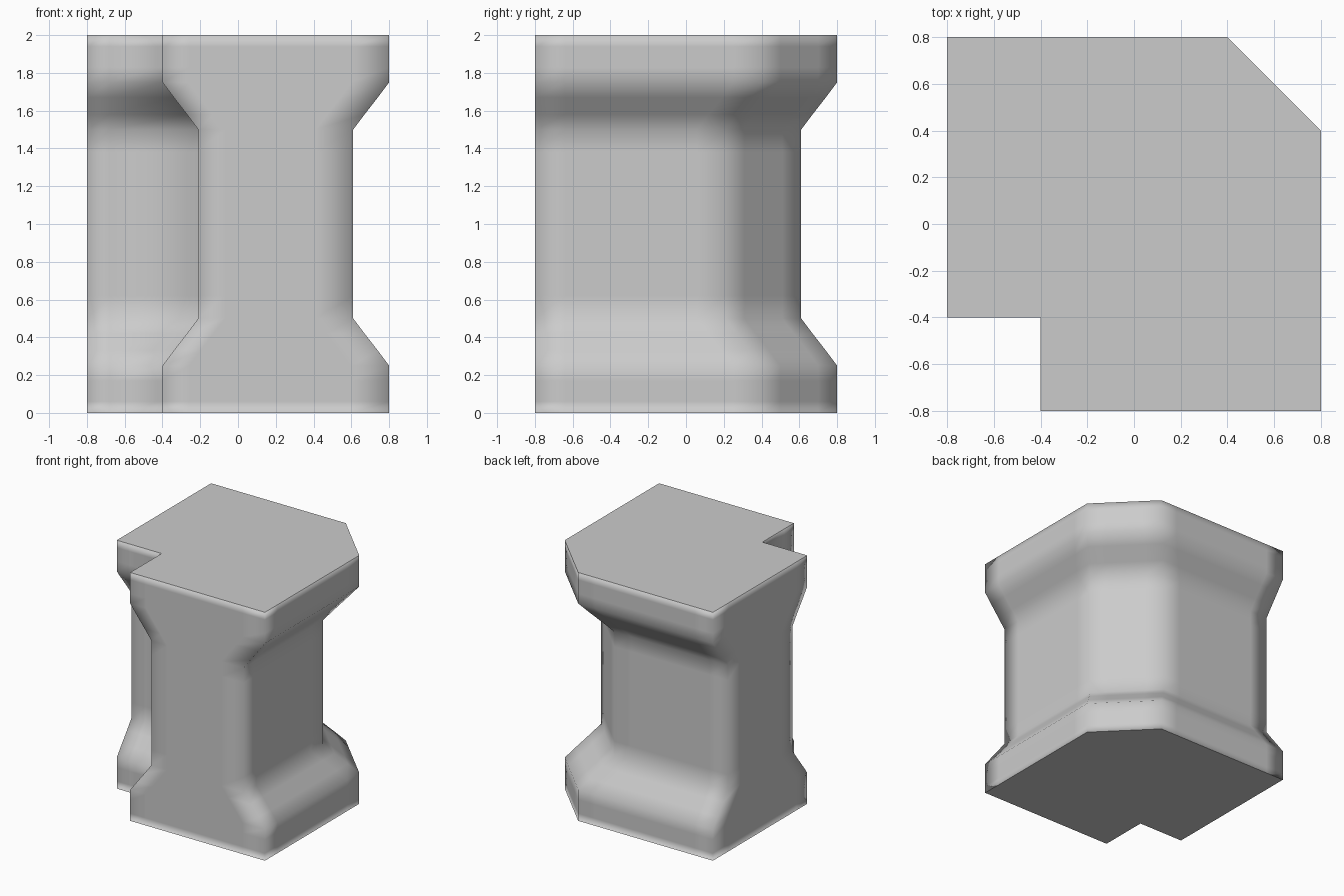
import bpy, bmesh

if "Cube" in bpy.data.objects:
    bpy.data.objects.remove(bpy.data.objects["Cube"])

# (height, inset) layers of the moulded side profile, lower half; upper half mirrors it
HALF = [(0, 0), (0.06, 0), (0.17, 0), (0.25, 0), (0.33, 0.06), (0.42, 0.13),
        (0.5, 0.19), (0.62, 0.19)]
LAYERS = HALF + [(2 - z, d) for z, d in reversed(HALF)]


def footprint(d):
    """L-shaped corner outline; walls move in by d, cut ends stay flush."""
    i, o, c = -0.4 + d, 0.8 - d, 0.4 - d
    # lower-right half of the outline, from inner corner to chamfer middle
    half = [(i, -0.68), (i, -0.8), (i + 0.14, -0.8), (o - 0.2, -0.8),
            (o, -0.8), (o, -0.64), (o, c - 0.15), (o, c), (o - 0.1, c + 0.1)]
    mid = [((o + c) / 2, (o + c) / 2)]
    # mirrored over the diagonal for the other wing
    return [(i, i)] + half + mid + [(y, x) for x, y in reversed(half)]


# Moulded corner block: stacked outlines bridged into walls
bm = bmesh.new()
rings = [[bm.verts.new((x, y, z)) for x, y in footprint(d)] for z, d in LAYERS]
n = len(rings[0])
for a, b in zip(rings, rings[1:]):
    for k in range(n):
        m = (k + 1) % n
        bm.faces.new((a[k], a[m], b[m], b[k]))

# Flat caps with a narrow inset border so smooth shading softens the rims
caps = [bm.faces.new(list(reversed(rings[0]))), bm.faces.new(rings[-1])]
bmesh.ops.inset_individual(bm, faces=caps, thickness=0.1, use_even_offset=True)

# Fill the cut ends: split the wide end strips so their faces stay planar
bmesh.ops.recalc_face_normals(bm, faces=bm.faces[:])
for f in bm.faces:
    f.smooth = True

mesh = bpy.data.meshes.new("corner_block")
bm.to_mesh(mesh)
bm.free()
block = bpy.data.objects.new("corner_block", mesh)
bpy.context.collection.objects.link(block)
